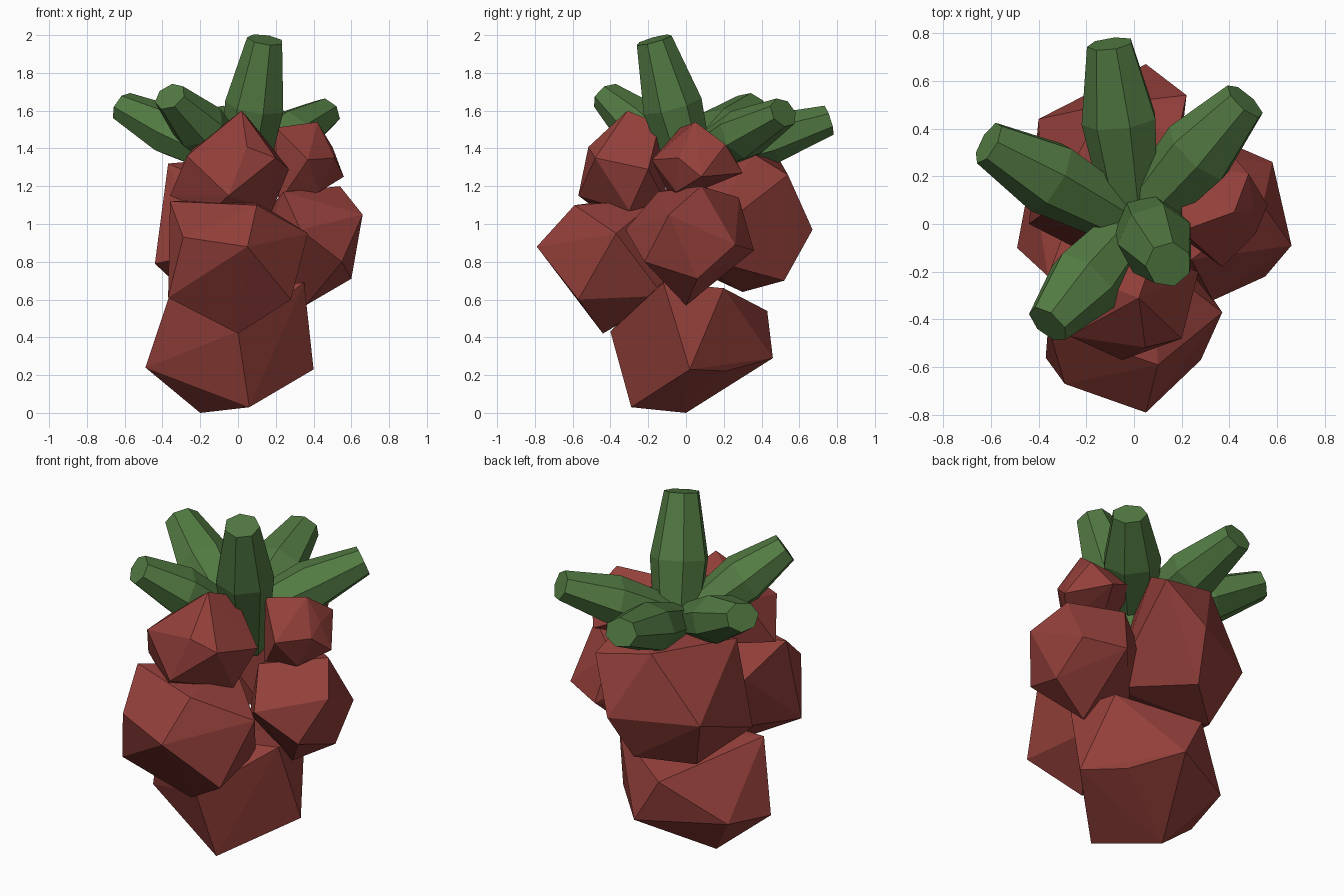
import bpy, bmesh, math
from mathutils import Vector

if "Cube" in bpy.data.objects:
    bpy.data.objects.remove(bpy.data.objects["Cube"])


def material(name, rgb):
    m = bpy.data.materials.new(name)
    m.diffuse_color = (*rgb, 1)
    m.use_nodes = True
    m.node_tree.nodes["Principled BSDF"].inputs["Base Color"].default_value = m.diffuse_color
    return m


RED = material("berry red", (0.29, 0.05, 0.042))
GREEN = material("leaf green", (0.085, 0.195, 0.055))


def finish(bm, name, mat):
    bmesh.ops.recalc_face_normals(bm, faces=bm.faces)
    me = bpy.data.meshes.new(name)
    bm.to_mesh(me)
    bm.free()
    me.materials.append(mat)
    ob = bpy.data.objects.new(name, me)
    bpy.context.collection.objects.link(ob)
    return ob


def lump(name, centre, half, corners):
    """Icosphere stretched to half sizes; nearest points pulled to key corners, then hulled."""
    bm = bmesh.new()
    bmesh.ops.create_icosphere(bm, subdivisions=1, radius=1)
    c = Vector(centre)
    for v in bm.verts:
        v.co = c + Vector(a * b for a, b in zip(v.co, half))
    free = list(bm.verts)
    for corner in corners:
        p = Vector(corner)
        v = min(free, key=lambda q: (q.co - p).length)
        v.co = p
        free.remove(v)
    points = [v.co.copy() for v in bm.verts]
    bm.free()
    bm = bmesh.new()
    for p in points:
        bm.verts.new(p)
    res = bmesh.ops.convex_hull(bm, input=bm.verts)
    inner = [g for g in res["geom_interior"] if isinstance(g, bmesh.types.BMVert)]
    bmesh.ops.delete(bm, geom=inner, context='VERTS')
    return finish(bm, name, RED)


def leaf(name, tip, base=(0, 0.0, 1.31), flat=0.84, sides=7):
    """Faceted leaf: narrow base, wide middle, blunt tip, flattened in height."""
    a, b = Vector(base), Vector(tip)
    turn = (b - a).to_track_quat('Z', 'Y')
    bm = bmesh.new()
    rings = []
    for t, r in ((0, 0.11), (0.58, 0.163), (1, 0.098)):
        ring = []
        for i in range(sides):
            ang = i * math.tau / sides
            p = turn @ Vector((r * math.cos(ang), r * flat * math.sin(ang), 0))
            ring.append(bm.verts.new(a.lerp(b, t) + p))
        rings.append(ring)
    for lo, hi in zip(rings, rings[1:]):
        for i in range(sides):
            j = (i + 1) % sides
            bm.faces.new((lo[i], lo[j], hi[j], hi[i]))
    bm.faces.new(rings[0][::-1])
    bm.faces.new(rings[-1])
    return finish(bm, name, GREEN)


# Fruit lumps
lump("bottom_lump", (-0.04, 0.02, 0.40), (0.36, 0.36, 0.40),
     [(-0.2, 0, 0), (0.06, -0.29, 0.03), (-0.49, -0.10, 0.24), (0.40, 0.02, 0.23),
      (-0.43, 0.22, 0.29), (0.02, 0.46, 0.29), (0.35, -0.12, 0.69),
      (-0.36, -0.22, 0.63), (0.0, -0.40, 0.43), (-0.12, 0.43, 0.54), (0.30, 0.2, 0.66)])
lump("front_lump", (0, -0.38, 0.8), (0.36, 0.38, 0.34),
     [(0.05, -0.79, 0.88), (0, -0.44, 0.42), (-0.37, -0.56, 0.61), (0.28, -0.57, 0.6),
      (0.37, -0.37, 0.95), (-0.36, -0.43, 1.12), (-0.29, -0.67, 0.93), (0.10, -0.59, 1.10),
      (0.08, -0.15, 1.13), (0.2, -0.12, 0.62)])
lump("right_lump", (0.34, 0.02, 0.89), (0.31, 0.31, 0.29),
     [(0.66, -0.09, 1.05), (0.55, -0.22, 0.80), (0.58, 0.26, 0.89), (0.60, 0.06, 0.71),
      (0.36, 0.0, 0.57), (0.54, 0.08, 1.2), (0.33, -0.32, 0.97), (0.35, 0.36, 0.86),
      (0.30, 0.28, 1.14), (0.24, -0.15, 1.17)])
lump("back_lump", (-0.08, 0.22, 1.0), (0.33, 0.42, 0.35),
     [(0.05, 0.67, 0.97), (-0.40, 0.44, 0.95), (0.22, 0.54, 1.26), (-0.02, 0.52, 0.70),
      (-0.44, 0.0, 0.79), (-0.37, 0.05, 1.32), (-0.12, 0.50, 1.33), (0.18, 0.36, 1.37),
      (-0.28, 0.3, 0.64)])
lump("upper_front_lump", (-0.03, -0.33, 1.30), (0.28, 0.22, 0.24),
     [(0.02, -0.31, 1.6), (-0.05, -0.57, 1.15), (-0.27, -0.47, 1.36), (0.20, -0.48, 1.35),
      (-0.36, -0.33, 1.15), (0.27, -0.2, 1.29), (0.18, -0.30, 1.07), (0.08, -0.14, 1.53),
      (0.08, -0.1, 1.10), (-0.15, -0.45, 1.06)])
lump("upper_right_lump", (0.34, 0.06, 1.33), (0.18, 0.2, 0.17),
     [(0.42, 0.05, 1.54), (0.51, -0.04, 1.35), (0.48, 0.21, 1.42), (0.56, 0.08, 1.25),
      (0.37, -0.18, 1.34), (0.40, 0.30, 1.27), (0.43, -0.05, 1.17), (0.2, 0.25, 1.36),
      (0.2, -0.03, 1.51), (0.22, -0.07, 1.12)])

# Crown leaves: one upright, four spreading
leaf("upright_leaf", (0.145, -0.17, 1.975), base=(0.02, 0.06, 1.15), flat=1.0)
for name, tip in (("back_leaf", (-0.1, 0.755, 1.55)),
                  ("back_right_leaf", (0.465, 0.515, 1.59)), ("left_leaf", (-0.61, 0.34, 1.62)),
                  ("front_left_leaf", (-0.36, -0.42, 1.675))):
    leaf(name, tip)
